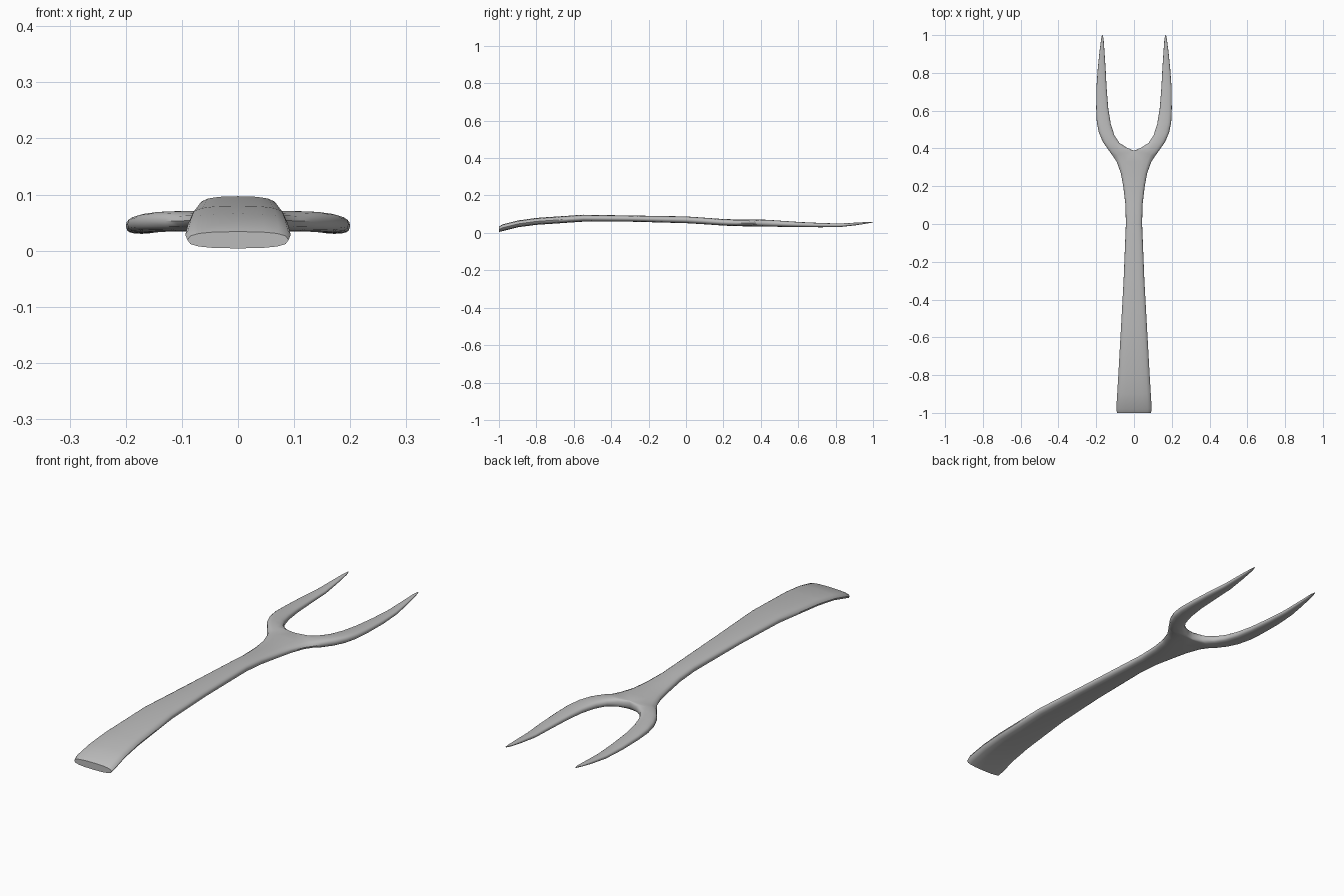
import bpy
import bmesh
from math import sin, cos, pi, copysign

RING_POINTS = 16
BOXINESS = 2.7          # roundness exponent of the cross-section

cube = bpy.data.objects.get("Cube")
if cube:
    bpy.data.objects.remove(cube)

# Handle half: station y, half width, underside z, top z
handle = [
    (-1, .09, .004, .034),
    (-.98, .094, .01, .046),
    (-.9, .089, .03, .066),
    (-.8, .083, .043, .08),
    (-.55, .069, .06, .097),
    (-.3, .055, .06, .093),
    (0, .043, .052, .088),
    (.1, .045, .046, .081),
    (.2, .057, .039, .074),
    (.27, .07, .036, .072),
    (.33, .092, .035, .072),
]

# Tine: outer edge (x, y), inner edge (x, y), underside z, top z
tine = [
    (.13, .385, .04, .405, .034, .071),
    (.165, .435, .078, .43, .034, .07),
    (.186, .485, .104, .47, .033, .067),
    (.197, .54, .123, .53, .032, .063),
    (.2, .61, .136, .61, .031, .058),
    (.199, .72, .145, .72, .03, .053),
    (.192, .82, .15, .82, .031, .05),
    (.183, .91, .156, .91, .041, .055),
    (.174, .98, .161, .98, .052, .059),
    (.17, 1, .166, 1, .056, .059),
]


def rounded(value):
    """Push a sine or cosine outwards to make a boxier ellipse."""
    return copysign(abs(value) ** (2 / BOXINESS), value)


def add_ring(bm, outer, inner, centre, bottom, top):
    """One closed cross-section spanning the inner and outer edges."""
    ring = []
    middle, half_height = (top + bottom) / 2, (top - bottom) / 2
    for i in range(RING_POINTS):
        angle = 2 * pi * i / RING_POINTS - pi / 2
        side = rounded(cos(angle)) if i % (RING_POINTS // 2) else 0
        edge = outer if side > 0 else inner
        x, y = (c + (e - c) * abs(side) for c, e in zip(centre, edge))
        ring.append(bm.verts.new((x, y, middle + half_height * rounded(sin(angle)))))
    return ring


bm = bmesh.new()
rings = []

# Handle sections are flat against the mirror plane
for y, width, bottom, top in handle:
    rings.append(add_ring(bm, (width, y), (0, y), (0, y), bottom, top))

# Crotch section joins the handle to the tines
rings.append(add_ring(bm, (.112, .36), (0, .388), (0, .388), .034, .071))

# Tine sections round off on both edges
for xo, yo, xi, yi, bottom, top in tine:
    centre = ((xo + xi) / 2, (yo + yi) / 2)
    rings.append(add_ring(bm, (xo, yo), (xi, yi), centre, bottom, top))

# Skin the sections and cap both ends
for a, b in zip(rings, rings[1:]):
    for i in range(RING_POINTS):
        j = (i + 1) % RING_POINTS
        bm.faces.new((a[i], a[j], b[j], b[i]))
bm.faces.new(rings[0])
bm.faces.new(rings[-1])

# Remove the internal wall, then mirror the half
wall = [f for f in bm.faces if all(abs(v.co.x) < 1e-5 for v in f.verts)]
bmesh.ops.delete(bm, geom=wall, context="FACES")
copy = bmesh.ops.duplicate(bm, geom=bm.verts[:] + bm.edges[:] + bm.faces[:])
for item in copy["geom"]:
    if isinstance(item, bmesh.types.BMVert):
        item.co.x = -item.co.x
bmesh.ops.remove_doubles(bm, verts=bm.verts[:], dist=1e-4)
bmesh.ops.recalc_face_normals(bm, faces=bm.faces[:])

mesh = bpy.data.meshes.new("two_pronged_fork")
bm.to_mesh(mesh)
bm.free()
fork = bpy.data.objects.new("two_pronged_fork", mesh)
bpy.context.collection.objects.link(fork)

# Plain grey metal
grey = bpy.data.materials.new("grey")
grey.use_nodes = True
colour = (.5, .5, .5, 1)
grey.diffuse_color = colour
grey.node_tree.nodes["Principled BSDF"].inputs["Base Color"].default_value = colour
mesh.materials.append(grey)

# Smooth shading with crisp end edges
bpy.ops.object.select_all(action="DESELECT")
fork.select_set(True)
bpy.context.view_layer.objects.active = fork
bpy.ops.object.shade_smooth_by_angle(angle=pi / 4)
